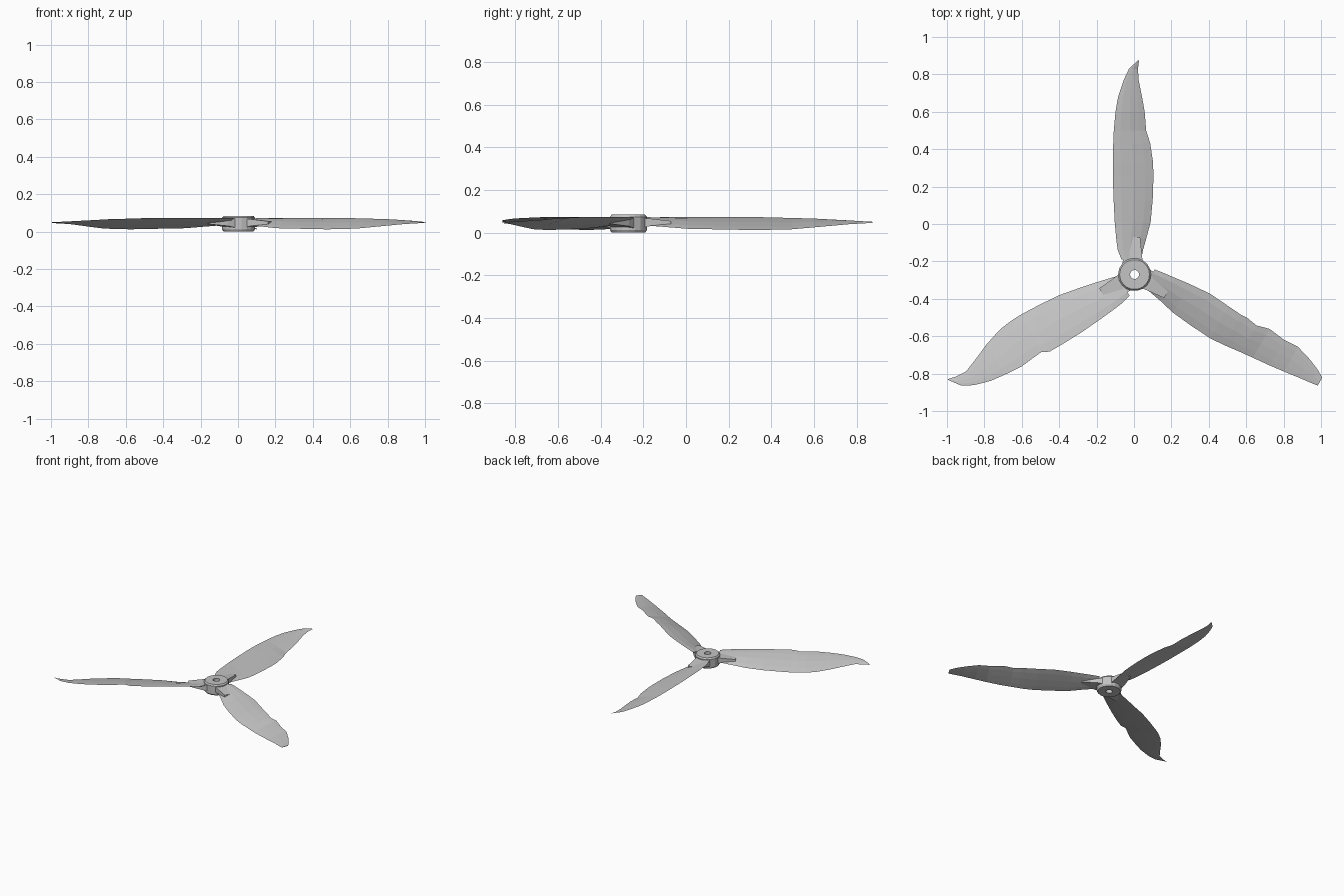
import bpy, bmesh, math
from mathutils import Matrix, Vector

if "Cube" in bpy.data.objects:
    bpy.data.objects.remove(bpy.data.objects["Cube"])

HUB = Vector((0.003, -0.27, 0))

grey = bpy.data.materials.new("light_grey")
grey.use_nodes = True
colour = (0.55, 0.55, 0.55, 1)
grey.diffuse_color = colour
grey.node_tree.nodes["Principled BSDF"].inputs["Base Color"].default_value = colour


def finish(bm, name, angle=0.0):
    """Turn a bmesh into an object placed around the hub axis."""
    bmesh.ops.recalc_face_normals(bm, faces=bm.faces)
    bm.transform(Matrix.Translation(HUB) @ Matrix.Rotation(angle, 4, "Z"))
    mesh = bpy.data.meshes.new(name)
    bm.to_mesh(mesh)
    bm.free()
    mesh.materials.append(grey)
    obj = bpy.data.objects.new(name, mesh)
    bpy.context.collection.objects.link(obj)
    return obj


def loft(bm, rings, closed=False):
    """Skin a list of point rings; cap the ends unless the loft is closed."""
    rows = [[bm.verts.new(p) for p in ring] for ring in rings]
    pairs = list(zip(rows, rows[1:]))
    if closed:
        pairs.append((rows[-1], rows[0]))
    else:
        bm.faces.new(rows[0])
        bm.faces.new(rows[-1])
    for a, b in pairs:
        for i in range(len(a)):
            j = (i + 1) % len(a)
            bm.faces.new((a[i], a[j], b[j], b[i]))


def ramp(points, x):
    """Piecewise linear lookup."""
    for (x0, y0), (x1, y1) in zip(points, points[1:]):
        if x <= x1:
            return y0 + (y1 - y0) * max(0, x - x0) / (x1 - x0)
    return points[-1][1]


# Blade outlines in thousandths: distance from the hub, then raised and lowered edge
stations = [80, 130, 190, 280, 400, 520, 600, 640, 700, 770, 870, 950, 1040, 1100, 1145]
outlines = {
    "back_blade": (
        [-70, -90, -98, -106, -112, -116, -116, -116, -114, -111, -102, -88, -58, -30, 18],
        [35, 45, 62, 86, 97, 101, 99, 93, 84, 62, 54, 40, 22, 18, 24]),
    "right_blade": (
        [-85, -99, -107, -116, -126, -130, -130, -110, -116, -124, -117, -108, -83, -50, 10],
        [38, 50, 64, 83, 105, 114, 117, 118, 115, 105, 73, 38, 1, 5, 15]),
    "left_blade": (
        [-77, -85, -92, -103, -113, -104, -98, -100, -90, -109, -97, -102, -75, -50, -24],
        [33, 42, 53, 74, 86, 93, 88, 83, 76, 69, 60, 50, 38, 31, 25]),
}
raised_z = [(0.08, 0.072), (0.6, 0.073), (0.87, 0.066), (1.04, 0.057), (1.15, 0.05)]
lowered_z = [(0.08, 0.034), (0.28, 0.018), (0.6, 0.012), (0.77, 0.016), (1.04, 0.04), (1.15, 0.046)]
thickness = [(0.08, 0.012), (0.3, 0.008), (0.9, 0.005), (1.15, 0.002)]


def blade_section(r, high, low):
    """Thin lens across the blade, pitched from the raised to the lowered edge."""
    z0, z1, t = ramp(raised_z, r), ramp(lowered_z, r), ramp(thickness, r)
    path = [(0, 0), (0.2, 0.7), (0.5, 1), (0.8, 0.6), (1, 0), (0.8, -0.3), (0.5, -0.5), (0.2, -0.4)]
    return [(high + (low - high) * u, r, z0 + (z1 - z0) * u + t * k) for u, k in path]


def block(y, x0, x1, z0, z1):
    return [(x0, y, z0), (x1, y, z0), (x1, y, z1), (x0, y, z1)]


for n, (name, (high, low)) in enumerate(outlines.items()):
    angle = n * math.tau / 3
    bm = bmesh.new()
    loft(bm, [blade_section(r / 1000, a / 1000, b / 1000)
              for r, a, b in zip(stations, high, low)])
    finish(bm, name, angle)

    # Tapered root joining the blade to the hub
    bm = bmesh.new()
    loft(bm, [block(0.05, -0.065, 0.045, 0.02, 0.07),
              block(0.1, -0.06, 0.04, 0.03, 0.066),
              block(0.2, -0.03, 0.03, 0.04, 0.055)])
    finish(bm, name.replace("blade", "root"), angle)

# Hub: faceted ring with a narrow shaft hole
bm = bmesh.new()
sides = 18
profile = [(0.024, 0), (0.08, 0), (0.088, 0.012), (0.088, 0.074), (0.08, 0.084), (0.024, 0.084)]
loft(bm, [[(r * math.cos(a), r * math.sin(a), z) for r, z in profile]
          for a in (math.tau * i / sides for i in range(sides))], closed=True)
finish(bm, "hub")
